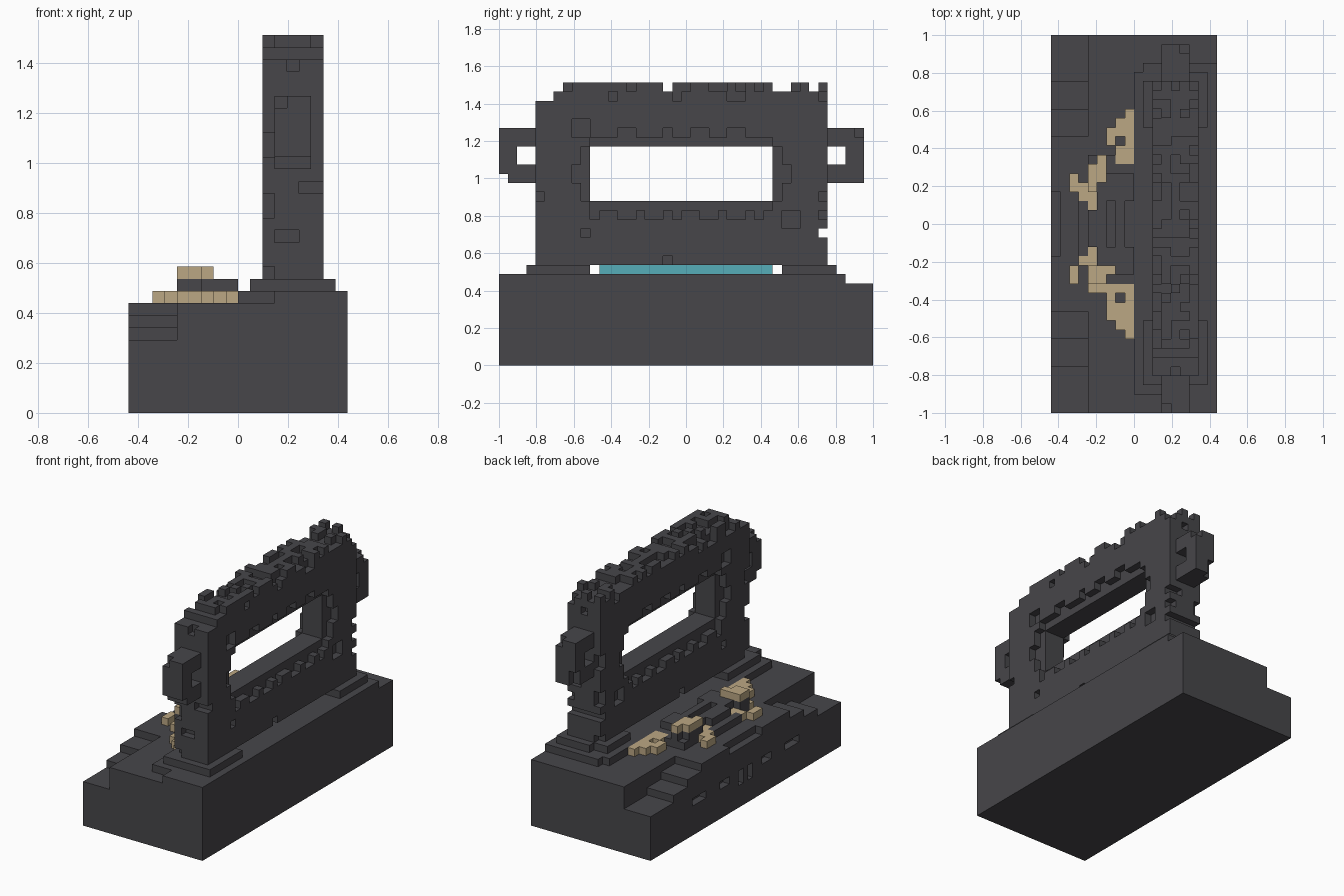
import bpy, bmesh, random
from itertools import product

random.seed(7)
NX, NY = 18, 41
V = 2 / NY  # block edge length

cube = bpy.data.objects.get("Cube")
if cube:
    bpy.data.objects.remove(cube, do_unlink=True)


def material(name, rgb):
    m = bpy.data.materials.new(name)
    m.use_nodes = True
    m.diffuse_color = (*rgb, 1)
    bsdf = m.node_tree.nodes["Principled BSDF"]
    bsdf.inputs["Base Color"].default_value = (*rgb, 1)
    bsdf.inputs["Roughness"].default_value = 0.9
    return m


dark = material("dark_stone", (0.063, 0.061, 0.068))
sand = material("sand", (0.50, 0.39, 0.23))
teal = material("teal_glow", (0.093, 0.42, 0.48))


def box(x0, x1, y0, y1, z0, z1):
    """Set of grid cells filling a block."""
    return set(product(range(x0, x1), range(y0, y1), range(z0, z1)))


def flip_y(cells):
    return {(x, NY - 1 - y, z) for x, y, z in cells}


def build(name, cells, mat):
    """Make a mesh of the exposed faces of a set of cells."""
    bm = bmesh.new()
    verts = {}

    def vert(p):
        if p not in verts:
            verts[p] = bm.verts.new(((p[0] - NX / 2) * V, (p[1] - NY / 2) * V, p[2] * V))
        return verts[p]

    for c in sorted(cells):
        for axis, side in product(range(3), (0, 1)):
            n = list(c)
            n[axis] += 2 * side - 1
            if tuple(n) in cells:
                continue
            u, w = (axis + 1) % 3, (axis + 2) % 3
            ring = []
            for a, b in ((0, 0), (1, 0), (1, 1), (0, 1)):
                p = list(c)
                p[axis] += side
                p[u] += a
                p[w] += b
                ring.append(vert(tuple(p)))
            bm.faces.new(ring if side else ring[::-1])
    mesh = bpy.data.meshes.new(name)
    bm.to_mesh(mesh)
    bm.free()
    mesh.materials.append(mat)
    ob = bpy.data.objects.new(name, mesh)
    bpy.context.collection.objects.link(ob)


# Base block with stairs at both ends of one side
base = box(0, 18, 0, 41, 0, 9) | box(9, 18, 0, 38, 9, 10)
base -= box(9, 12, 0, 2, 9, 10) | box(9, 10, 37, 38, 9, 10)
stairs = box(0, 4, 0, 5, 6, 9) | box(0, 4, 5, 8, 7, 9) | box(0, 4, 8, 11, 8, 9)
# Slots in the stair side and a lowered doorstep
slots = box(0, 1, 9, 12, 4, 5) | box(0, 1, 15, 17, 4, 5) | box(0, 1, 19, 20, 3, 5)
base -= stairs | flip_y(stairs) | slots | flip_y(slots) | box(0, 1, 17, 24, 8, 9)
build("base", base, dark)

# Stepped platform in front of the gate
platform = box(4, 9, 13, 28, 9, 10) | box(3, 4, 16, 25, 9, 10)
platform |= box(4, 9, 15, 26, 10, 11) | box(4, 6, 14, 27, 10, 11)
platform -= box(6, 7, 18, 23, 10, 11) | box(8, 9, 18, 23, 10, 11)

# Sand drifts: (column, first row, last row) runs, low and high
low = [(8, 27, 32), (7, 27, 28), (7, 30, 31), (6, 29, 30), (5, 27, 27),
       (4, 22, 23), (3, 23, 24), (2, 24, 25), (8, 8, 13), (7, 9, 11),
       (7, 13, 13), (6, 10, 13), (5, 13, 13), (4, 13, 13), (4, 16, 17),
       (3, 16, 16), (2, 14, 15)]
high = [(5, 25, 27), (4, 24, 26), (4, 14, 15), (5, 14, 15), (6, 15, 15)]


def drift(runs, z):
    return set().union(*(box(x, x + 1, a, b + 1, z, z + 1) for x, a, b in runs))


low_cells, high_cells = drift(low, 9), drift(high, 11)
platform -= low_cells | {(x, y, 10) for x, y, z in low_cells}
platform |= {(x, y, z) for x, y, _ in high_cells for z in (9, 10)}
build("platform", platform, dark)
build("sand_low", low_cells, sand)
build("sand_high", high_cells, sand)

# Plinths under the two pillars
build("front_plinth", box(10, 17, 3, 10, 10, 11), dark)
build("back_plinth", box(10, 17, 31, 37, 10, 11) - box(10, 12, 36, 37, 10, 11), dark)

# Gate wall with a window
wall = box(11, 16, 4, 36, 11, 30)
wall -= box(11, 16, 10, 30, 18, 24)
wall -= box(11, 16, 4, 6, 29, 30)
wall -= box(11, 16, 35, 36, 14, 15)

# Recessed window frame and worn dents, on both faces
dents = [(9, 31, 18, 24), (10, 30, 17, 25)]
dents += [(y, y + w, 25, 26) for y, w in ((13, 2), (18, 1), (21, 2), (25, 2))]
dents += [(y, y + w, 16, 17) for y, w in ((10, 1), (13, 2), (16, 2), (19, 1), (22, 2), (25, 2), (28, 1))]
dents += [(8, 10, 25, 27), (8, 9, 20, 22), (31, 32, 20, 22), (31, 33, 15, 17),
          (9, 10, 14, 15), (18, 19, 11, 12), (12, 13, 29, 30), (35, 36, 16, 17)]
for d in dents:
    wall -= box(11, 12, *d) | box(15, 16, *d)

# Worn ends of the pillars
for y in (4, 35):
    wall -= box(11, 12, y, y + 1, 16, 18) | box(12, 14, y, y + 1, 14, 15)
    wall -= box(13, 14, y, y + 1, 28, 29) | box(11, 12, y, y + 1, 21, 23)
    wall -= box(11, 12, y, y + 1, 11, 12) | box(14, 16, y, y + 1, 18, 19)

# Ragged crest
gaps = {18, 30, 31, 34}
for y in range(7, 36):
    if y not in gaps:
        keep = random.sample(range(11, 16), random.choice((2, 3, 3, 4)))
        wall |= {(x, y, 30) for x in keep}
        if random.random() < 0.3:
            x = random.choice((11, 15))
            wall -= {(x, y, 29), (x, y, 30)}
build("gate_wall", wall, dark)

# Ring handles on both ends
front = box(12, 15, 0, 4, 20, 26) - box(12, 15, 2, 4, 22, 24)
front -= box(12, 15, 0, 1, 20, 21) | box(12, 13, 0, 1, 25, 26)
back = box(12, 15, 36, 40, 20, 26) - box(12, 15, 36, 38, 22, 24)
back -= box(14, 15, 39, 40, 25, 26) | box(12, 13, 39, 40, 20, 22)
build("front_handle", front, dark)
build("back_handle", back, dark)

# Glowing strip beneath the gate
build("glow_strip", box(13, 14, 11, 30, 10, 11), teal)
